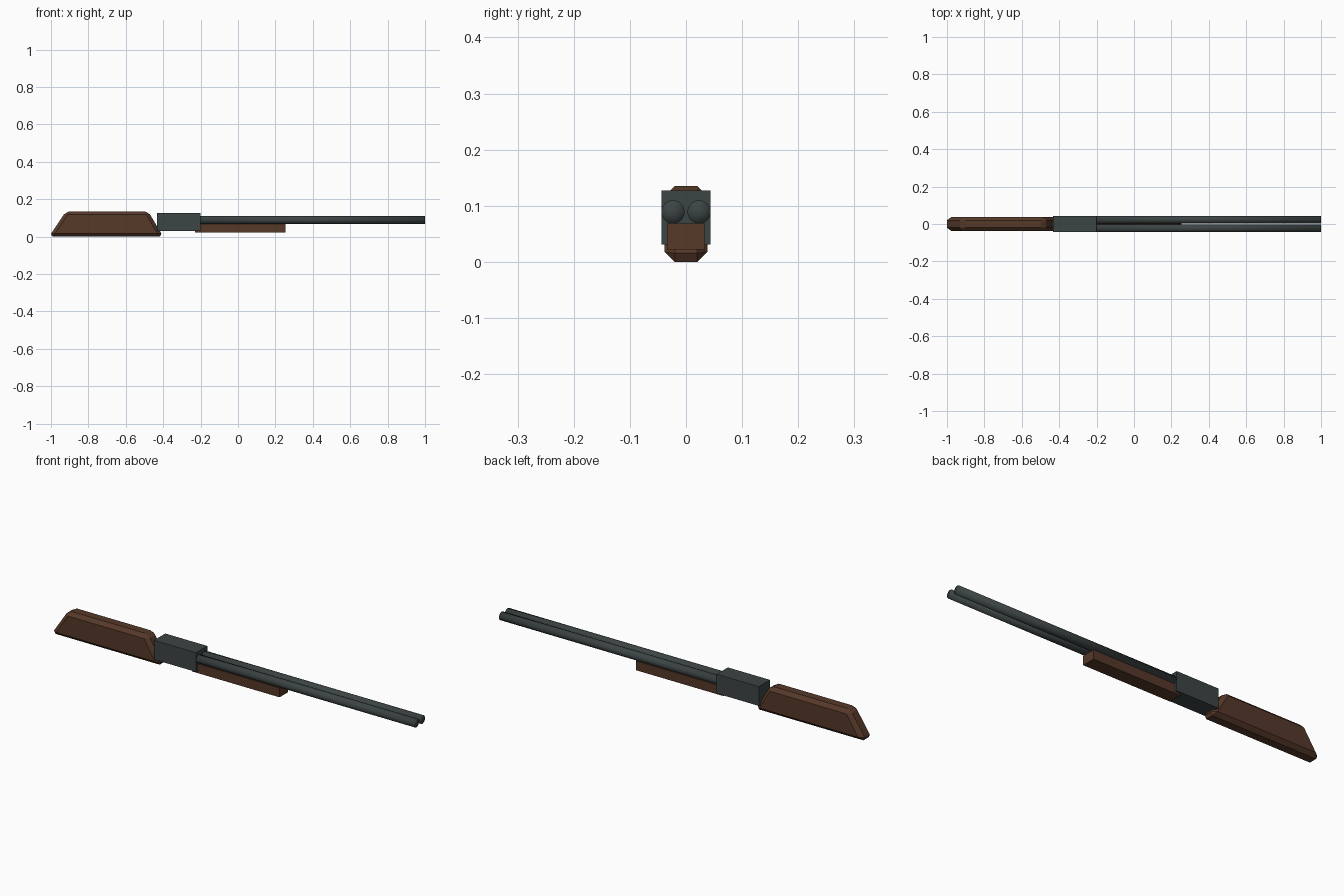
import bpy
import bmesh
import math
from mathutils import Matrix, Vector

if "Cube" in bpy.data.objects:
    bpy.data.objects.remove(bpy.data.objects["Cube"], do_unlink=True)


def make_material(name, rgb):
    mat = bpy.data.materials.new(name)
    mat.use_nodes = True
    mat.diffuse_color = (*rgb, 1)
    mat.node_tree.nodes["Principled BSDF"].inputs["Base Color"].default_value = (*rgb, 1)
    return mat


walnut = make_material("walnut brown", (0.092, 0.040, 0.022))
steel = make_material("dark steel", (0.046, 0.058, 0.058))


def finish(name, bm, mat, smooth=False):
    bmesh.ops.recalc_face_normals(bm, faces=bm.faces)
    for face in bm.faces:
        face.smooth = smooth
    mesh = bpy.data.meshes.new(name)
    bm.to_mesh(mesh)
    bm.free()
    mesh.materials.append(mat)
    obj = bpy.data.objects.new(name, mesh)
    bpy.context.collection.objects.link(obj)
    return obj


def block(name, x, half_y, z, mat):
    bm = bmesh.new()
    size = Vector((x[1] - x[0], 2 * half_y, z[1] - z[0]))
    centre = Vector((sum(x) / 2, 0, sum(z) / 2))
    bmesh.ops.create_cube(bm, size=1, matrix=Matrix.Translation(centre) @ Matrix.Diagonal((*size, 1)))
    return finish(name, bm, mat)


def barrel(name, y):
    start, end = -0.21, 1.0
    place = Matrix.Translation(((start + end) / 2, y, 0.089)) @ Matrix.Rotation(math.pi / 2, 4, "Y")
    bm = bmesh.new()
    bmesh.ops.create_cone(bm, cap_ends=True, cap_tris=True, segments=32, radius1=0.0207,
                          radius2=0.0207, depth=end - start, matrix=place)
    # Smooth caps give the muzzle its rounded look
    return finish(name, bm, steel, smooth=True)


def bevelled_stock():
    profile = [(-1.01, 0), (-0.40, 0), (-0.48, 0.135), (-0.92, 0.135)]
    half_width = 0.038
    bm = bmesh.new()
    face = bm.faces.new([bm.verts.new((x, -half_width, z)) for x, z in profile])
    side = bmesh.ops.extrude_face_region(bm, geom=[face])
    verts = [v for v in side["geom"] if isinstance(v, bmesh.types.BMVert)]
    bmesh.ops.translate(bm, verts=verts, vec=(0, 2 * half_width, 0))
    bmesh.ops.recalc_face_normals(bm, faces=bm.faces)
    # Chamfer every edge once
    bmesh.ops.bevel(bm, geom=list(bm.edges), offset=0.018, offset_type="OFFSET",
                    segments=1, affect="EDGES", profile=0.5)
    return finish("stock", bm, walnut)


# Wooden parts
bevelled_stock()
block("fore_end", (-0.23, 0.253), 0.034, (0.022, 0.068), walnut)

# Metal parts
block("receiver", (-0.432, -0.2), 0.044, (0.031, 0.127), steel)
for label, side in (("left", 1), ("right", -1)):
    barrel(label + "_barrel", side * 0.0233)
